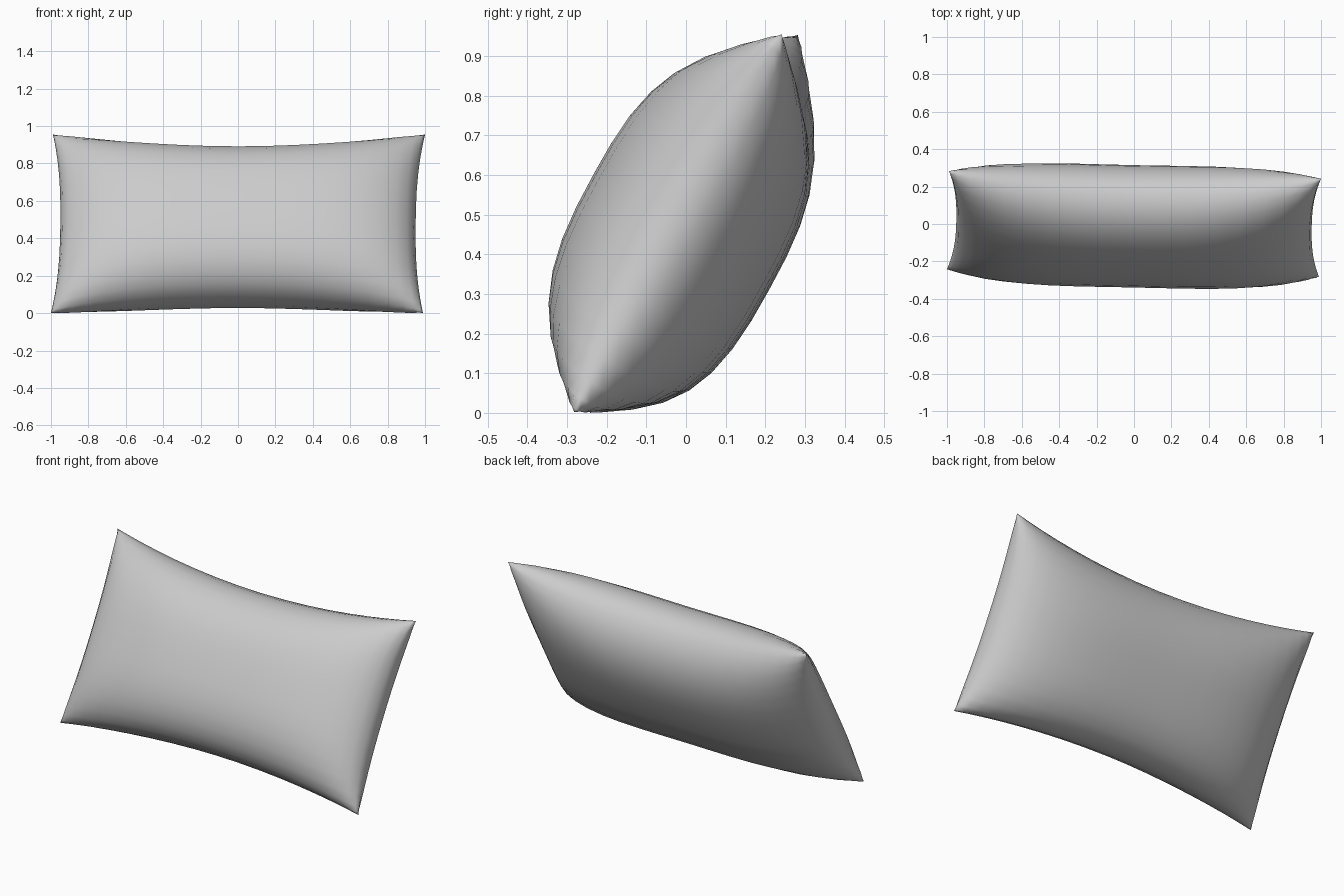
import bpy, bmesh, math
from mathutils import Matrix, Vector

cube = bpy.data.objects.get("Cube")
if cube:
    bpy.data.objects.remove(cube, do_unlink=True)

# Plain grey cloth
cloth = bpy.data.materials.new("grey cloth")
cloth.use_nodes = True
colour = (0.6, 0.6, 0.6, 1)
cloth.diffuse_color = colour
cloth.node_tree.nodes["Principled BSDF"].inputs["Base Color"].default_value = colour


def puff(co, side):
    """Turn a flat grid point into a point on one half of the stuffed pillow."""
    u = math.sin(co.x * math.pi / 2)
    v = math.sin(co.y * math.pi / 2)
    # Seams bow inwards between the pulled-out corners, less so along the bottom
    waist = 0.442 if v > 0 else 0.465
    x = u * (0.95 + 0.045 * abs(v) ** 2.5)
    t = v * (waist + (0.545 - waist) * u * u)
    fill = max(0, (1 - abs(u) ** 3.2) * (1 - abs(v) ** 2.8))
    depth = 0.262 * math.sqrt(fill)
    # The stuffing sags on the back half
    if side > 0:
        t -= 0.17 * depth
    return Vector((x, side * depth, t))


# Two stuffed halves, welded along the seam
bm = bmesh.new()
for side in (-1, 1):
    grid = bmesh.ops.create_grid(bm, x_segments=20, y_segments=16, size=1)
    for vert in grid["verts"]:
        vert.co = puff(vert.co, side)
bmesh.ops.remove_doubles(bm, verts=bm.verts, dist=0.0005)
bmesh.ops.recalc_face_normals(bm, faces=bm.faces)

# Lean the pillow back with a very slight turn, then rest it on the ground
lean = Matrix.Rotation(math.radians(-1.2), 4, "Z") @ Matrix.Rotation(math.radians(-28.8), 4, "X")
bm.transform(lean)
bm.transform(Matrix.Translation((0, 0, -min(v.co.z for v in bm.verts))))

mesh = bpy.data.meshes.new("pillow")
bm.to_mesh(mesh)
bm.free()
mesh.materials.append(cloth)
mesh.shade_smooth()
pillow = bpy.data.objects.new("pillow", mesh)
bpy.context.collection.objects.link(pillow)
